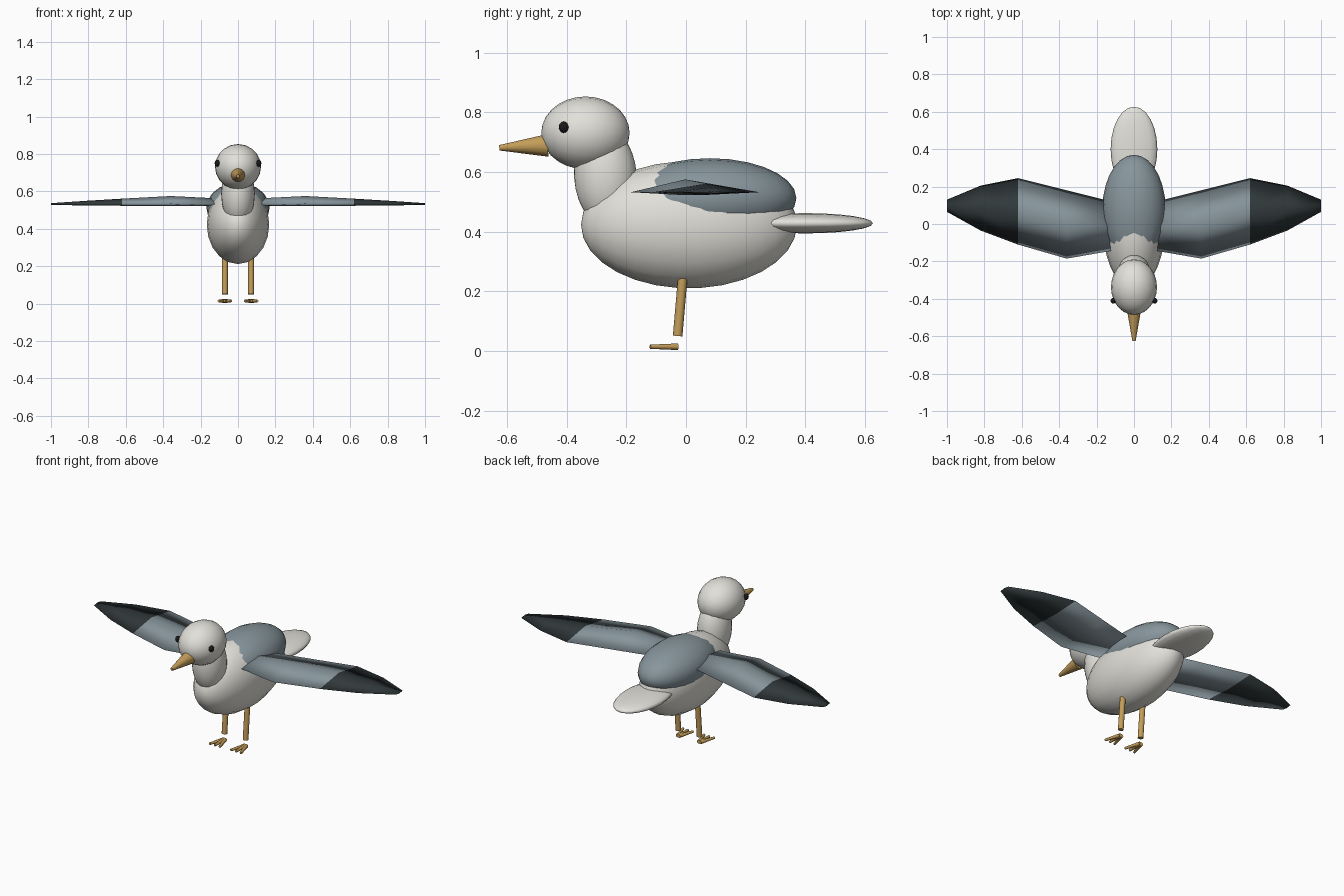
import bpy, bmesh, math
from mathutils import Vector, Matrix

if "Cube" in bpy.data.objects:
    bpy.data.objects.remove(bpy.data.objects["Cube"])


def material(name, rgb):
    m = bpy.data.materials.new(name)
    m.diffuse_color = (*rgb, 1)
    m.use_nodes = True
    m.node_tree.nodes["Principled BSDF"].inputs["Base Color"].default_value = m.diffuse_color
    return m


WHITE = material("white_feathers", (0.76, 0.75, 0.70))
GREY = material("grey_feathers", (0.24, 0.30, 0.33))
DARK = material("dark_feathers", (0.03, 0.04, 0.043))
GOLD = material("horn", (0.55, 0.34, 0.10))
BLACK = material("eye_black", (0.01, 0.01, 0.01))


def finish(name, bm, mats, smooth=True):
    bmesh.ops.recalc_face_normals(bm, faces=bm.faces)
    me = bpy.data.meshes.new(name)
    bm.to_mesh(me)
    bm.free()
    for m in mats:
        me.materials.append(m)
    for p in me.polygons:
        p.use_smooth = smooth
    ob = bpy.data.objects.new(name, me)
    bpy.context.collection.objects.link(ob)
    return ob


def ellipsoid(name, center, radii, mat, tilt=0, seg=20, rings=14):
    # poles point along y, the length of the bird
    bm = bmesh.new()
    bmesh.ops.create_uvsphere(bm, u_segments=seg, v_segments=rings, radius=1)
    bm.transform(Matrix.Translation(center)
                 @ Matrix.Rotation(math.radians(tilt), 4, 'X')
                 @ Matrix.Diagonal((*radii, 1))
                 @ Matrix.Rotation(math.pi / 2, 4, 'X'))
    return finish(name, bm, [mat])


def rod(name, a, b, ra, rb, mat, seg=10):
    a, b = Vector(a), Vector(b)
    d = b - a
    bm = bmesh.new()
    bmesh.ops.create_cone(bm, cap_ends=True, segments=seg,
                          radius1=ra, radius2=rb, depth=d.length)
    bm.transform(Matrix.Translation((a + b) / 2)
                 @ d.to_track_quat('Z', 'Y').to_matrix().to_4x4())
    ob = finish(name, bm, [mat])
    for p in ob.data.polygons:
        p.use_smooth = len(p.vertices) == 4
    return ob


def wing(name, side):
    # stations: x, leading edge y, trailing edge y, ridge z, underside z
    stations = [(0.10, -0.14, 0.115, 0.562, 0.523),
                (0.36, -0.185, 0.18, 0.575, 0.522),
                (0.62, -0.11, 0.245, 0.561, 0.523),
                (0.82, -0.035, 0.205, 0.549, 0.525),
                (1.00, 0.065, 0.13, 0.537, 0.527)]
    bm = bmesh.new()
    loops = []
    for x, f, b, t, u in stations:
        mid = (f + b) / 2
        loops.append([bm.verts.new((side * x, y, z)) for y, z in
                      ((f, 0.532), (mid, t), (b, 0.532), (mid, u))])
    for i, (p, q) in enumerate(zip(loops, loops[1:])):
        for j in range(4):
            k = (j + 1) % 4
            bm.faces.new((p[j], p[k], q[k], q[j])).material_index = int(i >= 2)
    bm.faces.new(loops[0])
    bm.faces.new(loops[-1]).material_index = 1
    return finish(name, bm, [GREY, DARK])


# Body, back, neck, head and tail
ellipsoid("body", (0, 0.01, 0.423), (0.168, 0.362, 0.213), WHITE, seg=20, rings=15)
ellipsoid("back_mantle", (0, 0.08, 0.512), (0.169, 0.29, 0.134), GREY)
ellipsoid("neck", (0, -0.27, 0.585), (0.09, 0.105, 0.17), WHITE, tilt=4)
ellipsoid("head", (0, -0.337, 0.731), (0.123, 0.148, 0.122), WHITE)
ellipsoid("tail", (0, 0.40, 0.428), (0.125, 0.227, 0.034), WHITE, seg=16, rings=12)

# Beak
rod("beak", (0, -0.463, 0.689), (0, -0.626, 0.681), 0.038, 0.009, GOLD, 14)

# Paired parts
for side, label in ((-1, "right"), (1, "left")):
    wing(f"{label}_wing", side)
    ellipsoid(f"{label}_eye", (side * 0.111, -0.41, 0.75),
              (0.014, 0.016, 0.019), BLACK, seg=12, rings=8)
    x = side * 0.07
    rod(f"{label}_leg", (x, -0.028, 0.05), (x, -0.008, 0.28), 0.016, 0.016, GOLD)
    for n, dx in enumerate((-0.033, 0, 0.033)):
        rod(f"{label}_toe_{n + 1}", (x + dx * 0.15, -0.028, 0.014),
            (x + dx, -0.12, 0.014), 0.011, 0.007, GOLD, 8)
